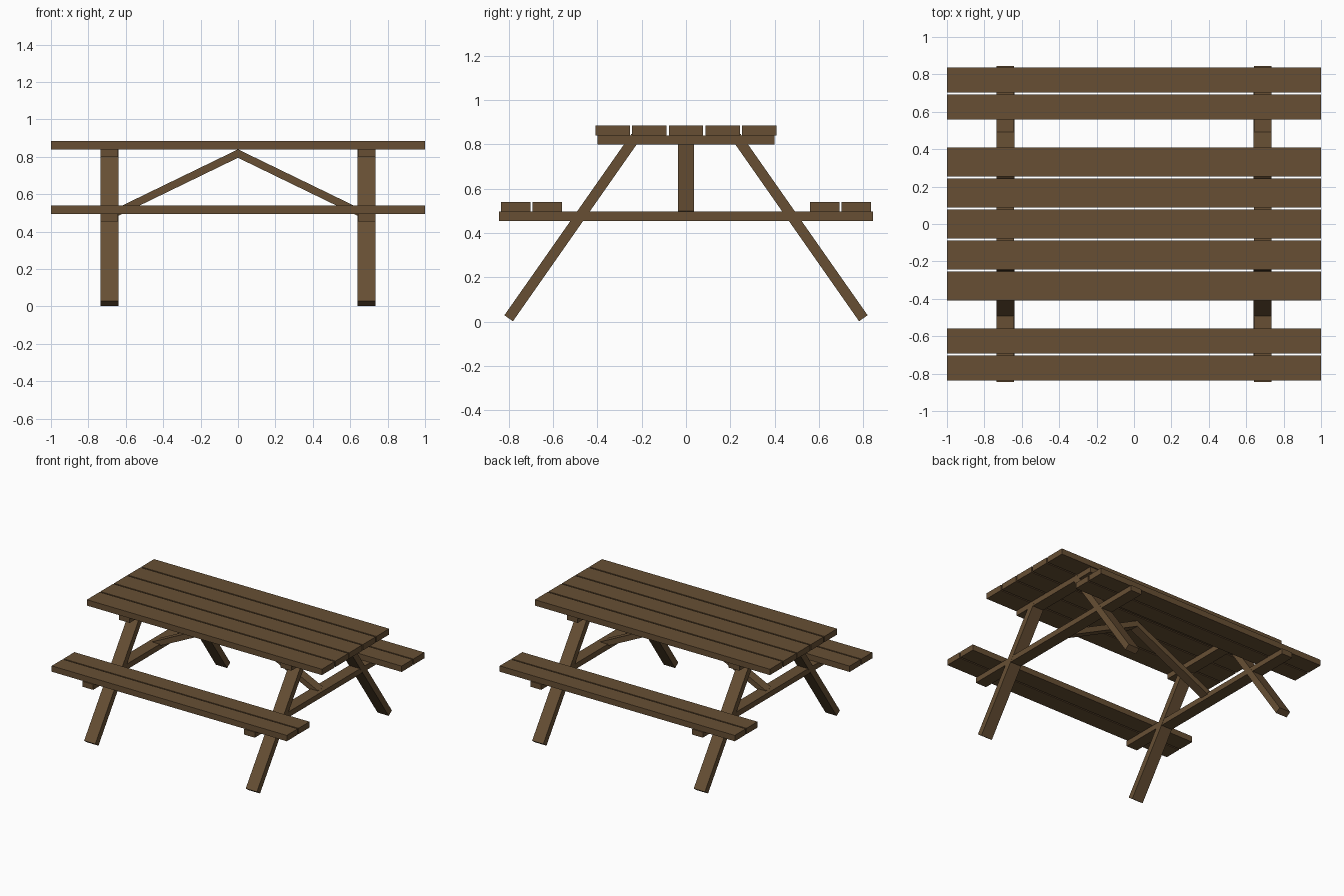
import bpy, bmesh, math
from mathutils import Matrix

if "Cube" in bpy.data.objects:
    bpy.data.objects.remove(bpy.data.objects["Cube"])

wood = bpy.data.materials.new("brown wood")
wood.diffuse_color = (0.135, 0.078, 0.034, 1)
wood.use_nodes = True
wood.node_tree.nodes["Principled BSDF"].inputs["Base Color"].default_value = wood.diffuse_color


def beam(name, center, size, rot=0.0, axis='X'):
    """Flat-faced timber of the given size, turned about one axis."""
    bm = bmesh.new()
    bmesh.ops.create_cube(bm, size=1.0, matrix=Matrix.Diagonal((*size, 1)))
    me = bpy.data.meshes.new(name)
    bm.to_mesh(me)
    bm.free()
    me.materials.append(wood)
    ob = bpy.data.objects.new(name, me)
    ob.matrix_world = Matrix.Translation(center) @ Matrix.Rotation(rot, 4, axis)
    bpy.context.collection.objects.link(ob)
    return ob


# Table top planks
for i in range(-2, 3):
    beam("top_plank", (0, i * 0.1655, 0.8625), (2, 0.155, 0.045))

# Two bench planks on each side
for s in (-1, 1):
    for y in (0.626, 0.769):
        beam("seat_plank", (0, s * y, 0.517), (2, 0.133, 0.045))

FRAME_X, FRAME_W = 0.6875, 0.095
ANGLE = math.radians(55)
for sx in (-1, 1):
    x = sx * FRAME_X
    # Cross timbers under the top and the benches
    beam("top_cleat", (x, 0, 0.82), (FRAME_W - 0.002, 0.80, 0.042))
    beam("seat_support", (x, 0, 0.475), (FRAME_W - 0.002, 1.688, 0.042))
    # Splayed legs
    for sy in (-1, 1):
        beam("leg", (x, sy * 0.514, 0.4245), (FRAME_W, 0.047, 1.0),
             sy * (math.pi / 2 - ANGLE), 'X')

# Diagonal braces meeting in the middle, mitred at the centre line
T = math.atan(0.485)
RUN, H = 0.695, 0.045       # horizontal reach and vertical thickness
for s in (-1, 1):
    brace = beam("diagonal_brace", (0, 0, 0), (1, 0.07, 1))
    for v in brace.data.vertices:
        outer = v.co.x > 0
        up = v.co.z > 0
        px = RUN if outer else 0.0
        pz = 0.817 - px * math.tan(T) + (H / 2 if up else -H / 2)
        if outer:           # square cut at the far end
            shift = (1 if up else -1) * H / 2 * math.sin(T) * math.cos(T)
            px += shift
            pz -= shift * math.tan(T)
        v.co.x, v.co.z = px, pz
    if s < 0:
        brace.data.transform(Matrix.Rotation(math.pi, 4, 'Z'))
